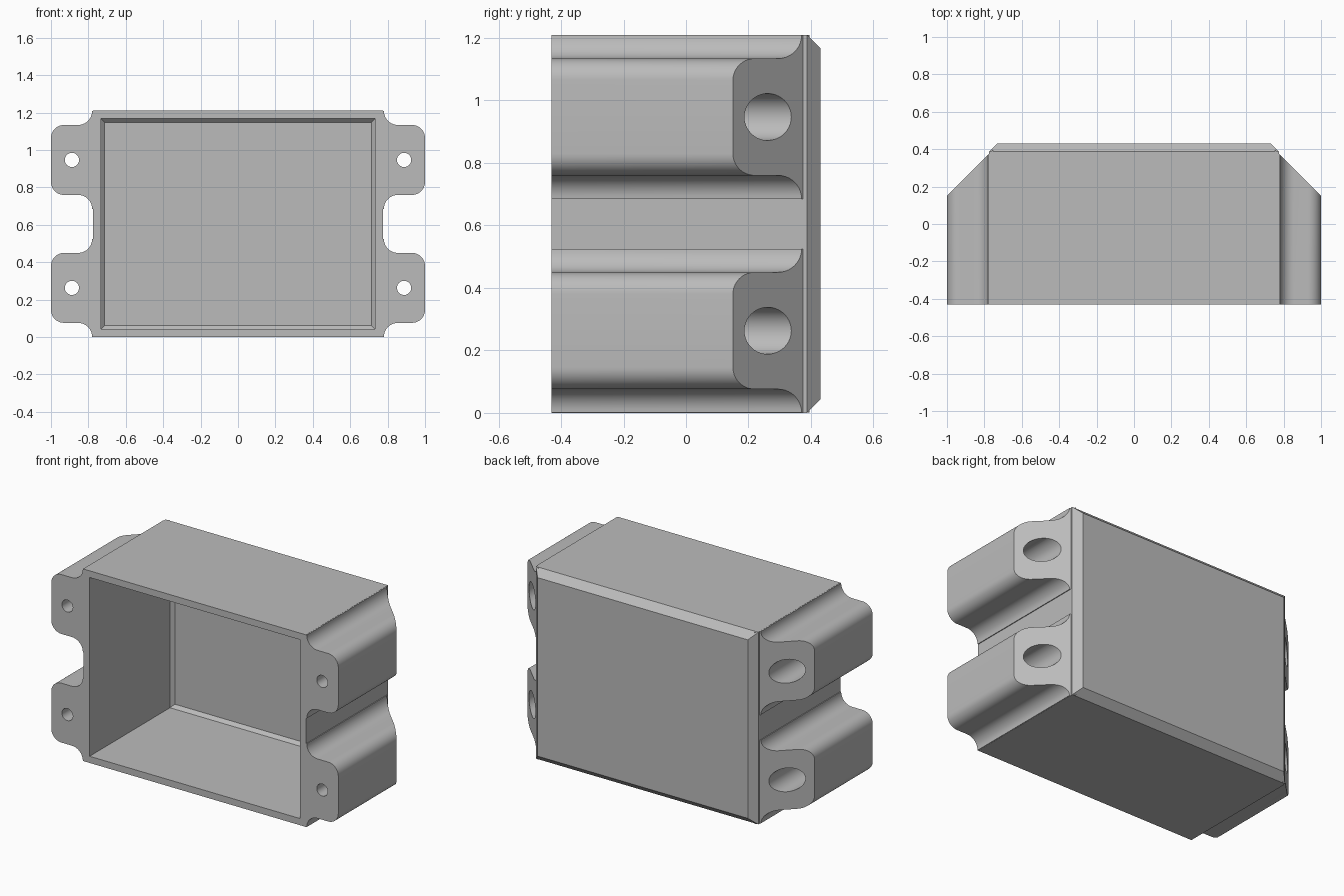
import bpy
import bmesh
from math import cos, sin, pi, radians

cube = bpy.data.objects.get("Cube")
if cube:
    bpy.data.objects.remove(cube, do_unlink=True)

grey = bpy.data.materials.new("plain grey")
grey.use_nodes = True
grey.diffuse_color = (0.5, 0.5, 0.5, 1)
grey.node_tree.nodes["Principled BSDF"].inputs["Base Color"].default_value = (0.5, 0.5, 0.5, 1)

HALF_W, HEIGHT, FRONT, BACK = 0.775, 1.21, -0.43, 0.43
MID = HEIGHT / 2
LUG_Z = (MID - 0.342, MID + 0.342)


def loft(name, rings):
    """Closed solid through a list of matching point rings."""
    bm = bmesh.new()
    loops = [[bm.verts.new(p) for p in ring] for ring in rings]
    n = len(loops[0])
    for a, b in zip(loops, loops[1:]):
        for i in range(n):
            j = (i + 1) % n
            bm.faces.new((a[i], a[j], b[j], b[i]))
    bm.faces.new(loops[0])
    bm.faces.new(loops[-1])
    bmesh.ops.recalc_face_normals(bm, faces=bm.faces)
    mesh = bpy.data.meshes.new(name)
    bm.to_mesh(mesh)
    bm.free()
    mesh.materials.append(grey)
    obj = bpy.data.objects.new(name, mesh)
    bpy.context.collection.objects.link(obj)
    return obj


def rect(inset, y):
    w, h = HALF_W - inset, MID - inset
    return [(-w, y, MID - h), (w, y, MID - h), (w, y, MID + h), (-w, y, MID + h)]


def circle(x, y, z, r, n=40):
    return [(x + r * cos(2 * pi * i / n), y, z + r * sin(2 * pi * i / n)) for i in range(n)]


def arc(cx, cz, r, start, end, n=10):
    angles = [radians(start + (end - start) * i / n) for i in range(n + 1)]
    return [(cx + r * cos(a), cz + r * sin(a)) for a in angles]


def combine(target, tool, operation):
    mod = target.modifiers.new(operation.lower(), 'BOOLEAN')
    mod.operation, mod.solver, mod.object = operation, 'EXACT', tool
    bpy.context.view_layer.objects.active = target
    bpy.ops.object.modifier_apply(modifier=mod.name)
    bpy.data.objects.remove(tool, do_unlink=True)


# Box shell: outside with chamfered back, then the hollow with a chamfered floor
housing = loft("housing", [rect(0, FRONT), rect(0, 0.387), rect(0.043, BACK),])
hollow = loft("hollow", [rect(0.042, FRONT - 0.1), rect(0.042, 0.37), rect(0.062, 0.39)])

# Mounting lugs: rounded ears with flared roots and a 45 degree sloping back
half, r = 0.187, 0.07
upper = (arc(0.855, half + 0.075, 0.075, 180, 270)
         + arc(1 - r, half - r, r, 90, 0))
outline = [(0.755, half + 0.075)] + upper
outline += [(x, -z) for x, z in reversed(outline)]

for side in (-1, 1):
    for z0 in LUG_Z:
        front = [(side * x, FRONT, z0 + z) for x, z in outline]
        back = [(side * x, 1.15 - x, z0 + z) for x, z in outline]
        combine(housing, loft("lug", [front, back]), 'UNION')

combine(housing, hollow, 'DIFFERENCE')

# Screw holes, wide from the back and narrow at the front
for side in (-1, 1):
    for z0 in LUG_Z:
        x = side * 0.888
        bore = loft("bore", [circle(x, FRONT - 0.1, z0, 0.038), circle(x, -0.33, z0, 0.038),
                             circle(x, -0.33, z0, 0.075), circle(x, 0.5, z0, 0.075)])
        combine(housing, bore, 'DIFFERENCE')

bpy.ops.object.select_all(action='DESELECT')
housing.select_set(True)
bpy.context.view_layer.objects.active = housing
bpy.ops.object.shade_smooth_by_angle(angle=radians(30))
